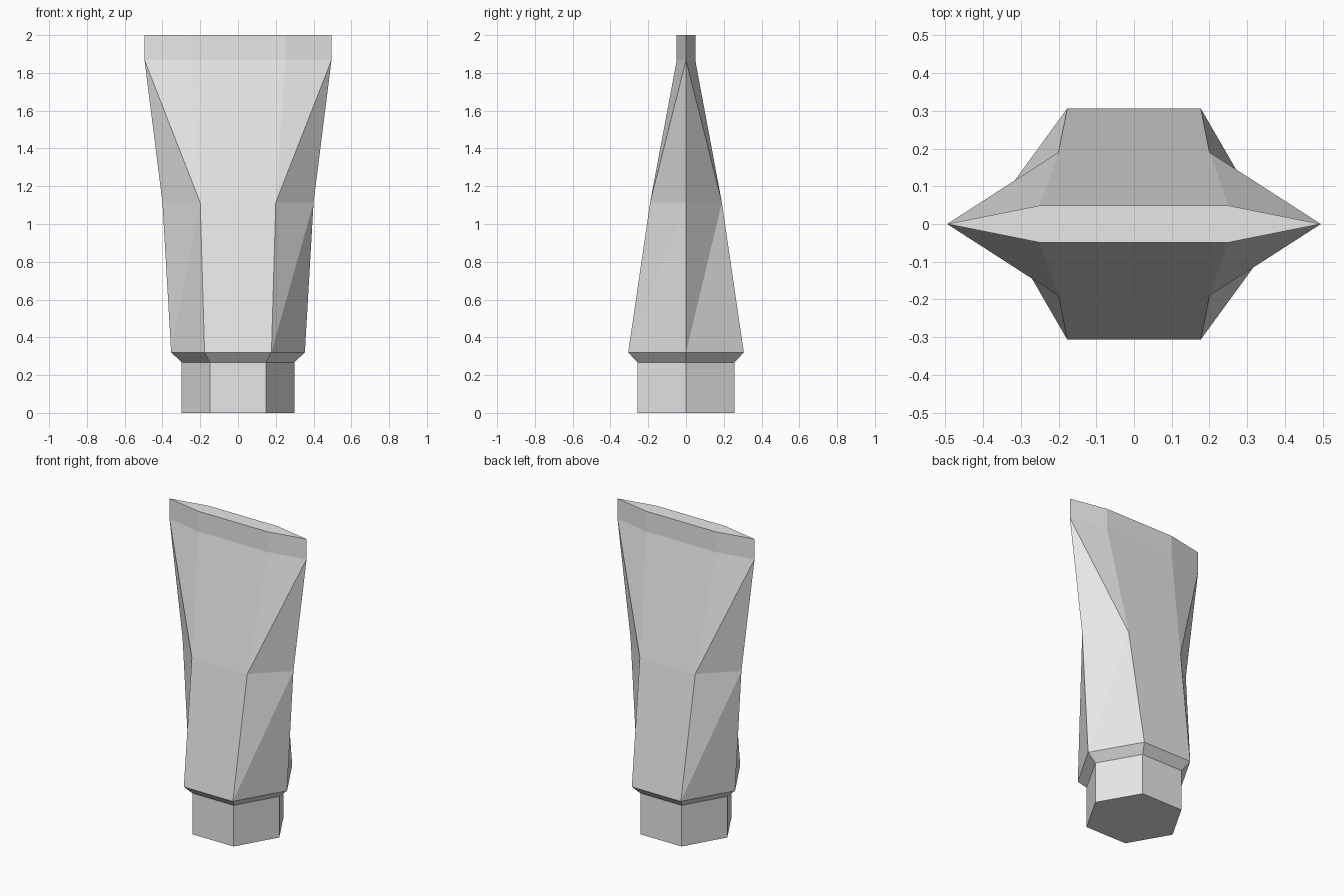
import bpy
import bmesh

cube = bpy.data.objects.get("Cube")
if cube:
    bpy.data.objects.remove(cube, do_unlink=True)

# Single plain material
grey = bpy.data.materials.new("light_grey")
grey.use_nodes = True
colour = (0.8, 0.8, 0.8, 1.0)
grey.diffuse_color = colour
grey.node_tree.nodes["Principled BSDF"].inputs["Base Color"].default_value = colour

# Six-sided rings: height, side tip x, corner x, corner y
SECTIONS = [
    (0.0, 0.298, 0.149, 0.258),    # base of the hexagonal foot
    (0.268, 0.298, 0.149, 0.258),  # top of the foot
    (0.32, 0.354, 0.177, 0.306),   # flared collar
    (1.113, 0.40, 0.20, 0.19),     # waist
    (1.868, 0.495, 0.25, 0.049),   # lower edge of the flat tip
    (2.0, 0.495, 0.25, 0.049),     # top of the flat tip
]
LOWER_BODY, UPPER_BODY = 2, 3


def ring(bm, z, tip, cx, cy):
    """Counter-clockwise hexagon; indices 2 and 5 are the side tips."""
    outline = [(-cx, -cy), (cx, -cy), (tip, 0), (cx, cy), (-cx, cy), (-tip, 0)]
    return [bm.verts.new((x, y, z)) for x, y in outline]


bm = bmesh.new()
rings = [ring(bm, *section) for section in SECTIONS]
bm.faces.new(rings[0][::-1])
bm.faces.new(rings[-1])

for level, (low, high) in enumerate(zip(rings, rings[1:])):
    for i in range(6):
        j = (i + 1) % 6
        a, b, c, d = low[i], low[j], high[j], high[i]
        folded = level in (LOWER_BODY, UPPER_BODY) and i not in (0, 3)
        if not folded:
            bm.faces.new((a, b, c, d))
        elif level == LOWER_BODY or j in (2, 5):
            # fold rises from the first corner to the next one
            bm.faces.new((a, b, c))
            bm.faces.new((a, c, d))
        else:
            # mirrored fold, always ending on a side tip
            bm.faces.new((a, b, d))
            bm.faces.new((b, c, d))

mesh = bpy.data.meshes.new("faceted_body")
bm.to_mesh(mesh)
bm.free()
mesh.materials.append(grey)
body = bpy.data.objects.new("faceted_body", mesh)
bpy.context.collection.objects.link(body)
